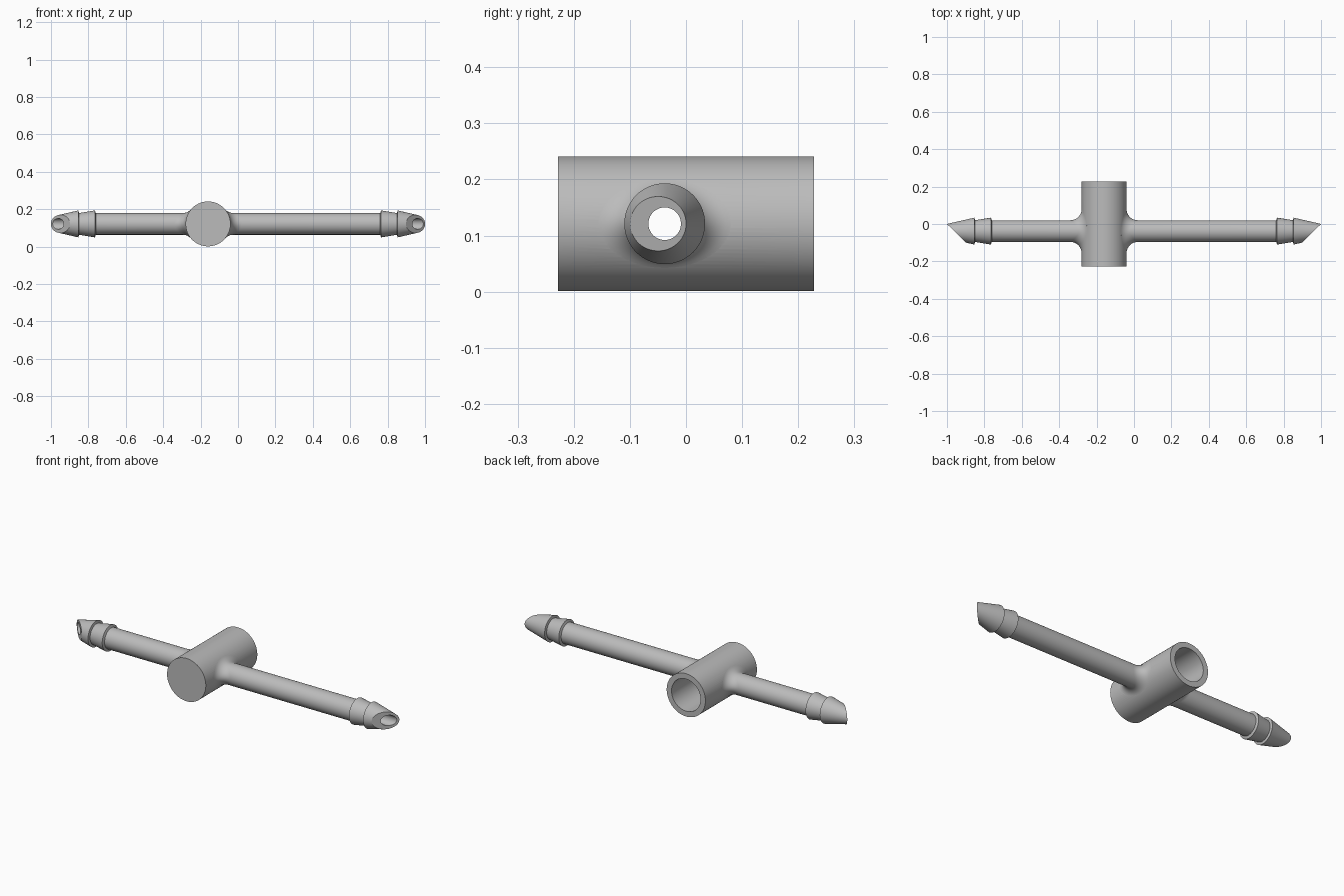
import bpy, bmesh, math
from mathutils import Vector

cube = bpy.data.objects.get("Cube")
if cube:
    bpy.data.objects.remove(cube, do_unlink=True)

BODY_X, ARM_Y, MID_Z = -0.16, -0.038, 0.121
BODY_R, BODY_HALF, SOCKET_R = 0.12, 0.228, 0.09
ARM_R, BARB_R, BORE_R, FILLET = 0.058, 0.072, 0.029, 0.06
SEGS = 72

plastic = bpy.data.materials.new("grey plastic")
plastic.use_nodes = True
plastic.diffuse_color = (0.5, 0.5, 0.5, 1)
plastic.node_tree.nodes["Principled BSDF"].inputs["Base Color"].default_value = (0.5, 0.5, 0.5, 1)


def loft(name, rings):
    """Closed solid through a list of rings with equal point counts."""
    bm = bmesh.new()
    loops = [[bm.verts.new(p) for p in ring] for ring in rings]
    for a, b in zip(loops, loops[1:]):
        for i in range(len(a)):
            j = (i + 1) % len(a)
            bm.faces.new((a[i], a[j], b[j], b[i]))
    bm.faces.new(loops[0])
    bm.faces.new(loops[-1])
    bmesh.ops.recalc_face_normals(bm, faces=bm.faces)
    mesh = bpy.data.meshes.new(name)
    bm.to_mesh(mesh)
    bm.free()
    mesh.materials.append(plastic)
    obj = bpy.data.objects.new(name, mesh)
    bpy.context.collection.objects.link(obj)
    return obj


def angles(n):
    return [2 * math.pi * i / n for i in range(n)]


def rod_y(name, r, y0, y1):
    return loft(name, [[(BODY_X + r * math.cos(a), y, MID_Z + r * math.sin(a)) for a in angles(96)]
                       for y in (y0, y1)])


def ring_x(x, r):
    return [Vector((x, ARM_Y + r * math.cos(a), MID_Z + r * math.sin(a))) for a in angles(SEGS)]


def boolean(target, tool, operation):
    mod = target.modifiers.new("cut", 'BOOLEAN')
    mod.operation, mod.object, mod.solver = operation, tool, 'EXACT'
    bpy.context.view_layer.objects.active = target
    bpy.ops.object.modifier_apply(modifier=mod.name)
    bpy.data.objects.remove(tool, do_unlink=True)


def fillet_rings(side, steps=10):
    """Rolling-ball blend from the body barrel onto an arm."""
    rings = [[] for _ in range(steps + 2)]
    for a in angles(SEGS):
        y, z = (ARM_R + FILLET) * math.cos(a), (ARM_R + FILLET) * math.sin(a)
        x = math.sqrt((BODY_R + FILLET) ** 2 - z * z)
        ball = Vector((x, y, z))
        to_body = Vector((-x, 0, -z)).normalized()
        to_arm = Vector((0, -math.cos(a), -math.sin(a)))
        points = [ball + to_body * (FILLET + 0.015)]
        points += [ball + to_body.slerp(to_arm, k / steps) * FILLET for k in range(steps + 1)]
        for ring, p in zip(rings, points):
            ring.append(Vector((BODY_X + side * p.x, ARM_Y + p.y, MID_Z + p.z)))
    return rings


def barbed_arm(name, side):
    # stem, first barb, then the long pointed barb
    profile = [(0.76, ARM_R), (0.765, BARB_R), (0.85, ARM_R), (0.853, BARB_R), (1.01, 0.036)]
    arm = loft(name, fillet_rings(side) + [ring_x(side * x, r) for x, r in profile])
    # slanted tip cut on the front side
    wedge = [(0.9, -0.098), (1.0, 0.0), (1.1, 0.098), (1.1, -0.3), (0.7, -0.294)]
    cutter = loft("tip_cutter", [[(side * x, y, z) for x, y in wedge] for z in (-0.1, 0.4)])
    boolean(arm, cutter, 'DIFFERENCE')
    return arm


# barrel with two barbed arms
fitting = rod_y("tee_fitting", BODY_R, -BODY_HALF, BODY_HALF)
for label, s in (("left_arm", 1), ("right_arm", -1)):
    boolean(fitting, barbed_arm(label, s), 'UNION')

# blind socket open at the back, and the bore through both arms
boolean(fitting, rod_y("socket_cutter", SOCKET_R, -BODY_HALF + 0.03, 0.4), 'DIFFERENCE')
boolean(fitting, loft("bore_cutter", [ring_x(x, BORE_R) for x in (-1.2, 1.2)]), 'DIFFERENCE')

bpy.ops.object.select_all(action='DESELECT')
fitting.select_set(True)
bpy.context.view_layer.objects.active = fitting
bpy.ops.object.shade_smooth_by_angle(angle=math.radians(30))
